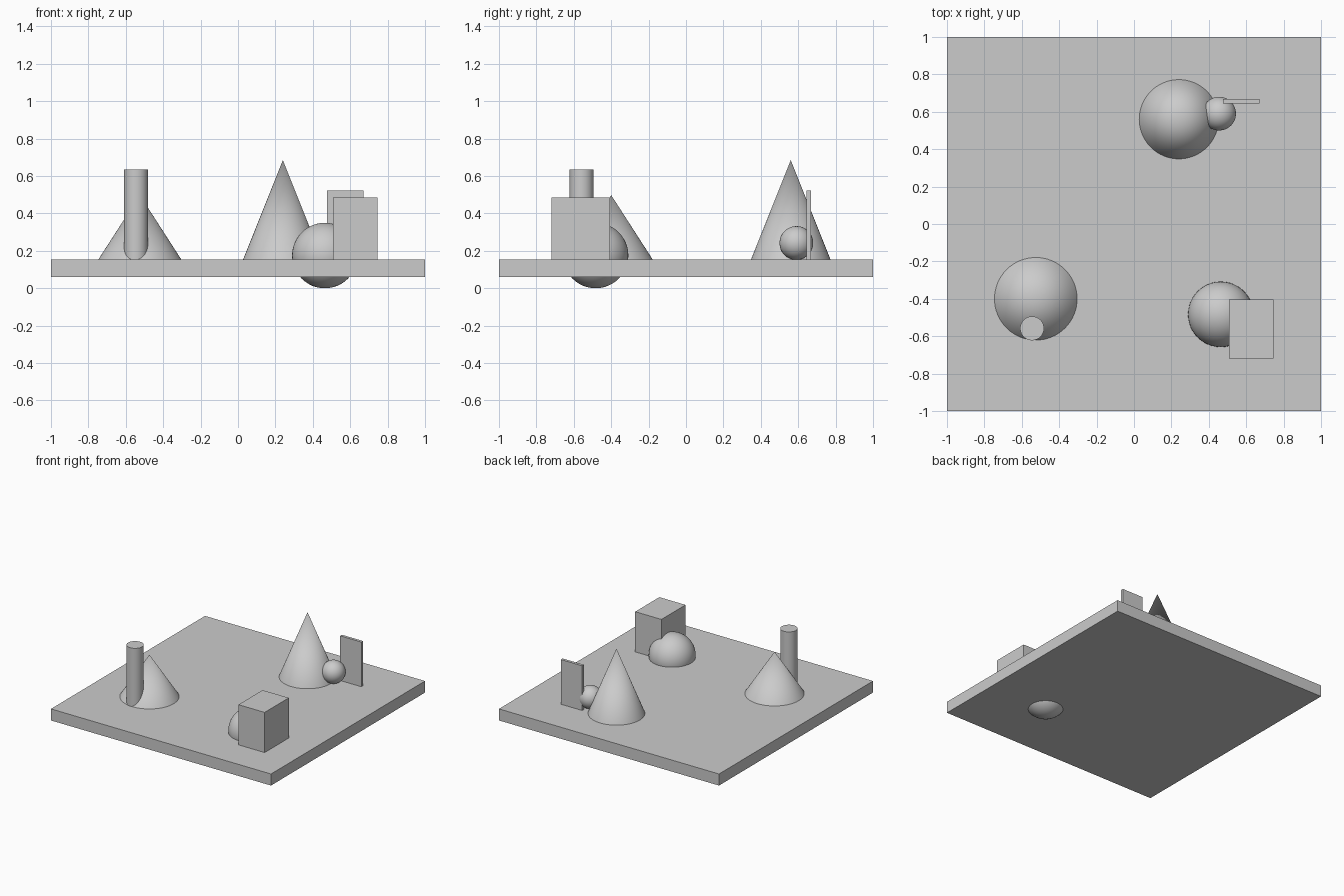
import bpy
import math

cube = bpy.data.objects.get("Cube")
if cube:
    bpy.data.objects.remove(cube, do_unlink=True)

GROUND = 0.155  # top of the base slab

grey = bpy.data.materials.new("light_grey")
grey.use_nodes = True
colour = (0.6, 0.6, 0.6, 1)
grey.diffuse_color = colour
grey.node_tree.nodes["Principled BSDF"].inputs["Base Color"].default_value = colour


def finish(name, smooth=False):
    obj = bpy.context.object
    obj.name = name
    obj.data.materials.append(grey)
    if smooth:
        bpy.ops.object.shade_smooth_by_angle(angle=math.radians(35))


def box(name, low, high):
    centre = [(a + b) / 2 for a, b in zip(low, high)]
    bpy.ops.mesh.primitive_cube_add(size=1, location=centre)
    bpy.context.object.scale = [b - a for a, b in zip(low, high)]
    bpy.ops.object.transform_apply(location=False, rotation=False, scale=True)
    finish(name)


def upright(name, x, y, radius, top, tip_radius):
    height = top - GROUND
    bpy.ops.mesh.primitive_cone_add(vertices=64, radius1=radius, radius2=tip_radius,
                                    depth=height, location=(x, y, GROUND + height / 2))
    finish(name, smooth=True)


def ball(name, x, y, z, radius):
    bpy.ops.mesh.primitive_uv_sphere_add(segments=48, ring_count=24,
                                         radius=radius, location=(x, y, z))
    finish(name, smooth=True)


# Base and boxes
box("base_slab", (-1, -1, 0.06), (1, 1, GROUND))
box("block", (0.507, -0.718, GROUND), (0.745, -0.405, 0.485))
box("thin_panel", (0.477, 0.645, GROUND), (0.67, 0.668, 0.522))

# Cones and column
upright("tall_cone", 0.24, 0.56, 0.212, 0.685, 0)
upright("low_cone", -0.525, -0.4, 0.221, 0.498, 0)
upright("column", -0.545, -0.558, 0.064, 0.635, 0.064)

# Spheres; the large one sinks through the slab
ball("large_ball", 0.464, -0.483, 0.175, 0.175)
ball("small_ball", 0.455, 0.59, 0.242, 0.09)
